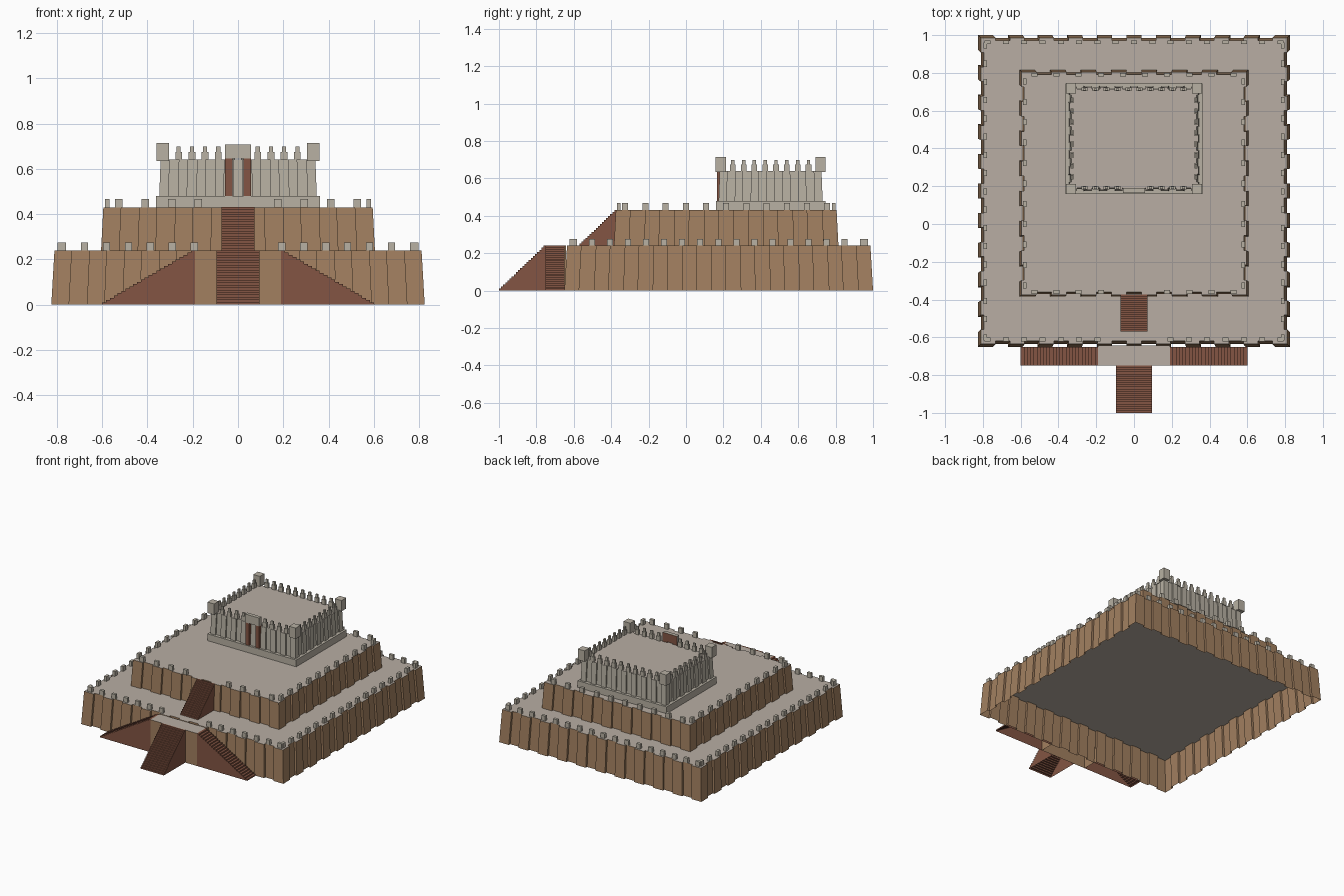
import bpy
import bmesh
from mathutils import Vector

cube = bpy.data.objects.get("Cube")
if cube:
    bpy.data.objects.remove(cube, do_unlink=True)


def material(name, rgb):
    lin = [((c / 255 + 0.055) / 1.055) ** 2.4 for c in rgb] + [1.0]
    m = bpy.data.materials.new(name)
    m.use_nodes = True
    m.diffuse_color = lin
    m.node_tree.nodes["Principled BSDF"].inputs["Base Color"].default_value = lin
    return m


BRICK = material("brown_brick", (162, 128, 96))
DECK = material("pale_deck", (184, 174, 163))
STONE = material("grey_stone", (184, 177, 163))
STAIR = material("red_brown_brick", (131, 85, 67))


def finish(name, bm, *mats):
    mesh = bpy.data.meshes.new(name)
    bm.to_mesh(mesh)
    bm.free()
    for m in mats:
        mesh.materials.append(m)
    obj = bpy.data.objects.new(name, mesh)
    bpy.context.collection.objects.link(obj)
    return obj


def add_box(bm, x, y, z):
    """Box from (min, max) pairs; returns its faces."""
    verts = bmesh.ops.create_cube(bm, size=1)["verts"]
    for v in verts:
        v.co = [lo + (c + 0.5) * (hi - lo) for c, (lo, hi) in zip(v.co, (x, y, z))]
    return list({f for v in verts for f in v.link_faces})


def block(name, x, y, z, *mats, rule=None):
    bm = bmesh.new()
    for f in add_box(bm, x, y, z):
        f.normal_update()
        if rule:
            f.material_index = rule(f.normal)
    return finish(name, bm, *mats)


def buttressed_tier(name, hx, hy, cy, z0, z1, cells, depth, batter, wall, top):
    """Open-bottomed battered wall with alternating buttresses and a flat deck."""
    corners = [Vector(c) for c in ((-hx, -hy), (hx, -hy), (hx, hy), (-hx, hy))]
    plan = []
    for s in range(4):
        a, b = corners[s], corners[(s + 1) % 4]
        d = (b - a).normalized()
        inward = Vector((-d.y, d.x)) * depth
        n = cells[s % 2]
        plan.append(a)
        for i in range(1, n, 2):
            p, q = a.lerp(b, i / n), a.lerp(b, (i + 1) / n)
            plan += [p, p + inward, q + inward, q]
    bm = bmesh.new()
    low = [bm.verts.new((p.x, p.y + cy, z0)) for p in plan]
    sx, sy = 1 - batter / hx, 1 - batter / hy
    high = [bm.verts.new((p.x * sx, p.y * sy + cy, z1)) for p in plan]
    for i in range(len(plan)):
        j = (i + 1) % len(plan)
        bm.faces.new((low[i], low[j], high[j], high[i]))
    bm.faces.new(high).material_index = 1
    return finish(name, bm, wall, top)


def spread(lo, hi, n):
    return [lo + (hi - lo) * i / (n - 1) for i in range(n)]


def battlement(name, hx, hy, cy, z, xs, ys, parts, gap):
    """Rows of merlons on four sides; parts lists (width, depth, bottom, top)."""
    bm = bmesh.new()
    spots = [(x, cy + s * hy, True) for s in (-1, 1) for x in xs
             if s > 0 or abs(x) > gap]
    spots += [(s * hx, y, False) for s in (-1, 1) for y in ys]
    for x, y, along_x in spots:
        for w, d, b, t in parts:
            a, c = (w / 2, d / 2) if along_x else (d / 2, w / 2)
            add_box(bm, (x - a, x + a), (y - c, y + c), (z + b, z + t))
    return finish(name, bm, STONE)


def stairs(name, start, direction, run, half_width, height, steps):
    """Solid-sided flight descending from start, open below and behind."""
    start, d = Vector(start), Vector(direction)
    side = Vector((-d.y, d.x, 0)) * half_width
    profile = []
    for k in range(steps):
        h = height * (steps - k) / steps
        profile += [(run * k / steps, h), (run * (k + 1) / steps, h)]
    profile.append((run, 0))
    bm = bmesh.new()
    rows = []
    for s in (side, -side):
        rows.append([bm.verts.new(start + s + d * r + Vector((0, 0, h)))
                     for r, h in profile + [(0, 0)]])
    left, right = rows
    for i in range(len(profile) - 1):
        bm.faces.new((left[i], right[i], right[i + 1], left[i + 1]))
    bm.faces.new(left)
    bm.faces.new(right[::-1])
    return finish(name, bm, STAIR)


# Stepped terraces
buttressed_tier("lower_terrace", 0.825, 0.825, 0.175, 0, 0.24, (21, 21),
                0.016, 0.014, BRICK, DECK)
buttressed_tier("upper_terrace", 0.605, 0.6, 0.215, 0.24, 0.43, (15, 15),
                0.014, 0.01, BRICK, DECK)

# Terrace battlements
battlement("lower_battlement", 0.787, 0.787, 0.175, 0.24,
           spread(-0.775, 0.775, 17), spread(-0.6, 0.945, 17),
           [(0.032, 0.02, 0, 0.035)], 0.12)
battlement("upper_battlement", 0.578, 0.575, 0.215, 0.43,
           spread(-0.527, 0.527, 10), spread(-0.325, 0.755, 11),
           [(0.032, 0.02, 0, 0.037)], 0.1)

# Entrance landing, open below
landing = bmesh.new()
faces = add_box(landing, (-0.19, 0.19), (-0.75, -0.642), (0, 0.24))
for f in faces:
    f.normal_update()
    f.material_index = 1 if f.normal.z > 0.5 else 0
bmesh.ops.delete(landing, geom=[f for f in faces if f.normal.z < -0.5 or f.normal.y > 0.5],
                 context='FACES')
finish("entrance_landing", landing, BRICK, DECK)

# Flights of stairs
stairs("front_stair", (0, -0.75, 0), (0, -1, 0), 0.25, 0.095, 0.24, 22)
for label, s in (("left", 1), ("right", -1)):
    stairs(label + "_stair", (s * 0.19, -0.7, 0), (s, 0, 0), 0.41, 0.05, 0.24, 24)
stairs("upper_stair", (0, -0.372, 0.24), (0, -1, 0), 0.198, 0.072, 0.191, 18)

# Temple plinth and walls
block("temple_plinth", (-0.363, 0.363), (0.16, 0.745), (0.43, 0.48), STONE)
buttressed_tier("temple_walls", 0.348, 0.278, 0.4525, 0.48, 0.64, (17, 13),
                0.01, 0.006, STONE, DECK)

# Temple corner turrets
turrets = bmesh.new()
for x in (-0.333, 0.333):
    for y in (0.186, 0.719):
        add_box(turrets, (x - 0.027, x + 0.027), (y - 0.027, y + 0.027), (0.635, 0.715))
finish("temple_turrets", turrets, STONE)

# Temple merlons with stepped tops
battlement("temple_battlement", 0.328, 0.26, 0.4525, 0.64,
           spread(-0.262, 0.262, 10), spread(0.25, 0.655, 8),
           [(0.03, 0.018, 0, 0.034), (0.018, 0.012, 0.034, 0.058)], 0.06)

# Temple gateway: two jambs under a lintel
for label, s in (("left", 1), ("right", -1)):
    xs = sorted((s * 0.025, s * 0.057))
    block(label + "_door_jamb", xs, (0.166, 0.19), (0.48, 0.65), STAIR)
block("door_lintel", (-0.058, 0.058), (0.163, 0.19), (0.645, 0.707), STONE, STAIR,
      rule=lambda n: 1 if n.y > 0.5 else 0)
